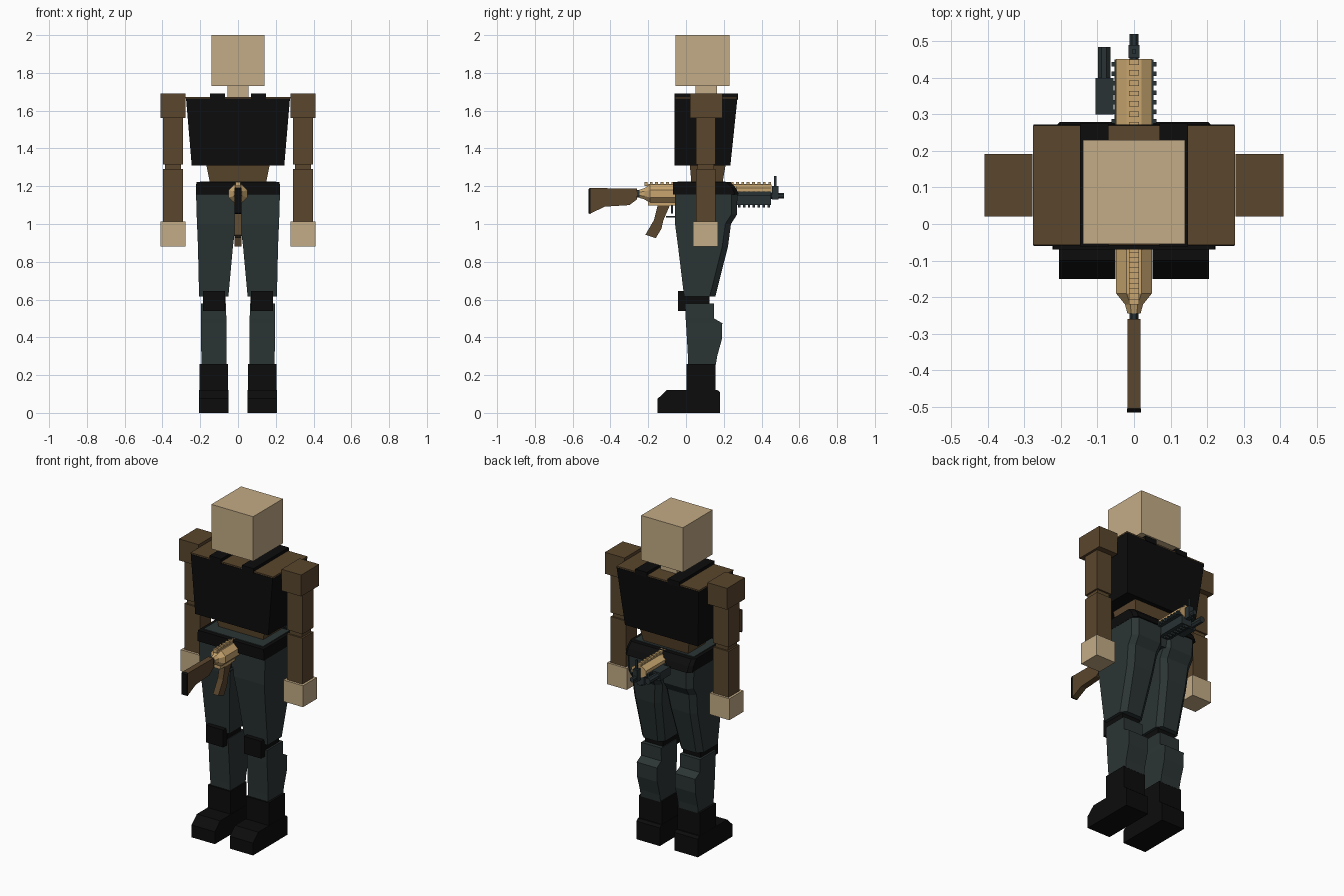
import bpy, bmesh, math


def colour(name, r, g, b):
    m = bpy.data.materials.new(name)
    m.diffuse_color = (r, g, b, 1)
    return m


SKIN = colour("skin", 0.55, 0.41, 0.24)
BROWN = colour("brown cloth", 0.102, 0.061, 0.026)
PANTS = colour("grey green cloth", 0.025, 0.035, 0.035)
BLACK = colour("black gear", 0.0037, 0.0037, 0.0037)
SAND = colour("sand metal", 0.58, 0.38, 0.16)
STEEL = colour("dark steel", 0.022, 0.032, 0.035)


def rings(name, mat, loops):
    """Skin a stack of equal-sized point loops and cap both ends."""
    bm = bmesh.new()
    vs = [[bm.verts.new(p) for p in loop] for loop in loops]
    n = len(vs[0])
    for a, b in zip(vs, vs[1:]):
        for i in range(n):
            bm.faces.new((a[i], a[(i + 1) % n], b[(i + 1) % n], b[i]))
    bm.faces.new(vs[0])
    bm.faces.new(vs[-1])
    bmesh.ops.recalc_face_normals(bm, faces=bm.faces)
    me = bpy.data.meshes.new(name)
    bm.to_mesh(me)
    bm.free()
    me.materials.append(mat)
    ob = bpy.data.objects.new(name, me)
    bpy.context.collection.objects.link(ob)
    return ob


def loft(name, mat, sections, s=1, c=0.0):
    """Sections are (z, x0, x1, y0, y1); c chamfers the back corners."""
    loops = []
    for z, x0, x1, y0, y1 in sections:
        loop = [(x0, y0), (x1, y0), (x1, y1 - c), (x1 - c, y1), (x0 + c, y1), (x0, y1 - c)]
        if c == 0:
            loop = [(x0, y0), (x1, y0), (x1, y1), (x0, y1)]
        loops.append([(s * x, y, z) for x, y in loop])
    return rings(name, mat, loops)


def box(name, mat, x0, x1, y0, y1, z0, z1, s=1):
    return loft(name, mat, [(z0, x0, x1, y0, y1), (z1, x0, x1, y0, y1)], s)


def profile(name, mat, x0, x1, pts, s=1):
    """Side outline of (y, z) points extruded along x."""
    return rings(name, mat, [[(s * x, y, z) for y, z in pts] for x in (x0, x1)])


def tube(name, mat, stations, x=0.0, sides=8):
    """Faceted body along y; stations are (y, half width, half height, centre z)."""
    loops = []
    for y, rx, rz, z in stations:
        k = 1 / math.cos(math.pi / sides)
        angles = [(i + 0.5) * 2 * math.pi / sides for i in range(sides)]
        loops.append([(x + rx * k * math.cos(a), y, z + rz * k * math.sin(a)) for a in angles])
    return rings(name, mat, loops)


# Head, neck and torso
box("head", SKIN, -0.14, 0.14, -0.055, 0.23, 1.73, 2.0)
box("neck", SKIN, -0.055, 0.055, 0.05, 0.165, 1.65, 1.735)
loft("vest", BLACK, [(1.31, -0.245, 0.245, -0.06, 0.235), (1.664, -0.275, 0.275, -0.06, 0.272)])
box("shirt_top", BROWN, -0.277, 0.277, -0.058, 0.27, 1.664, 1.672)
loft("waist", BROWN, [(1.2, -0.145, 0.145, 0.03, 0.19), (1.315, -0.168, 0.168, 0.02, 0.21)])

# Hips and belt
loft("hips", PANTS, [(1.05, -0.215, 0.215, -0.055, 0.25), (1.17, -0.218, 0.218, -0.055, 0.265)], c=0.02)
loft("belt", BLACK, [(1.155, -0.223, 0.223, -0.07, 0.28), (1.19, -0.223, 0.223, -0.07, 0.265),
                     (1.222, -0.22, 0.22, -0.07, 0.235)], c=0.02)
box("trouser_top", PANTS, -0.2, 0.2, -0.045, 0.21, 1.21, 1.226)

for side, s in (("left", 1), ("right", -1)):
    # Shoulder strap
    box(side + "_strap", BLACK, 0.07, 0.148, -0.062, 0.275, 1.66, 1.69, s)
    # Arm
    box(side + "_shoulder", BROWN, 0.278, 0.41, 0.02, 0.192, 1.56, 1.69, s)
    box(side + "_upper_arm", BROWN, 0.292, 0.396, 0.052, 0.157, 1.315, 1.56, s)
    box(side + "_elbow", BROWN, 0.302, 0.386, 0.062, 0.147, 1.285, 1.32, s)
    box(side + "_forearm", BROWN, 0.292, 0.396, 0.052, 0.157, 1.01, 1.29, s)
    box(side + "_hand", SKIN, 0.278, 0.41, 0.037, 0.17, 0.882, 1.012, s)
    # Leg
    loft(side + "_thigh", PANTS, [
        (0.615, 0.051, 0.206, -0.01, 0.155), (0.88, 0.027, 0.212, -0.042, 0.222),
        (1.0, 0.012, 0.217, -0.058, 0.238), (1.05, 0.008, 0.219, -0.058, 0.27),
        (1.16, 0.004, 0.222, -0.058, 0.272)], s, c=0.03)
    box(side + "_knee_band", BLACK, 0.067, 0.186, -0.005, 0.125, 0.575, 0.635, s)
    box(side + "_knee_pad", BLACK, 0.07, 0.185, -0.042, 0.01, 0.54, 0.645, s)
    loft(side + "_shin", PANTS, [
        (0.255, 0.06, 0.192, 0.012, 0.158), (0.3, 0.06, 0.194, 0.01, 0.165),
        (0.39, 0.06, 0.196, 0.005, 0.19), (0.475, 0.061, 0.196, 0.0, 0.192),
        (0.5, 0.062, 0.197, -0.002, 0.148), (0.578, 0.063, 0.197, -0.005, 0.148)], s)
    # Boot
    box(side + "_boot_shaft", BLACK, 0.052, 0.205, 0.003, 0.157, 0.1, 0.26, s)
    profile(side + "_boot_foot", BLACK, 0.05, 0.206, [
        (-0.15, 0), (0.18, 0), (0.18, 0.11), (0.165, 0.122), (-0.1, 0.122), (-0.15, 0.075)], s)

# Rifle body
profile("stock", BROWN, -0.018, 0.018, [
    (-0.507, 1.19), (-0.26, 1.188), (-0.26, 1.13), (-0.3, 1.1), (-0.43, 1.092), (-0.507, 1.055)])
profile("butt_pad", BLACK, -0.019, 0.019, [(-0.516, 1.185), (-0.506, 1.192), (-0.506, 1.052), (-0.516, 1.057)])
tube("stock_joint", STEEL, [(-0.265, 0.013, 0.02, 1.16), (-0.235, 0.013, 0.02, 1.16)])
tube("receiver", SAND, [(-0.245, 0.018, 0.022, 1.16), (-0.22, 0.025, 0.03, 1.16),
                        (-0.19, 0.049, 0.048, 1.16), (0.27, 0.049, 0.048, 1.16)])
box("lower_receiver", SAND, -0.022, 0.022, -0.2, 0.12, 1.098, 1.14)
tube("handguard", SAND, [(0.265, 0.049, 0.033, 1.177), (0.452, 0.049, 0.033, 1.177)])
box("lower_rail", STEEL, -0.035, 0.035, 0.24, 0.45, 1.1, 1.155)
box("top_rail", SAND, -0.014, 0.014, -0.22, 0.45, 1.2, 1.213)
for i in range(24):
    y = -0.22 + i * 0.0285
    box("top_rail_tooth", SAND, -0.014, 0.014, y, y + 0.015, 1.212, 1.222)

# Side and lower rail teeth
box("side_rails", STEEL, -0.054, 0.054, 0.27, 0.45, 1.15, 1.172)
for i in range(7):
    y = 0.275 + i * 0.026
    box("side_rail_tooth", STEEL, -0.061, 0.061, y, y + 0.013, 1.15, 1.172)
    box("lower_rail_tooth", STEEL, -0.014, 0.014, y, y + 0.013, 1.088, 1.102)

# Barrel, front sight and side lamp
tube("barrel", STEEL, [(0.44, 0.012, 0.014, 1.15), (0.52, 0.012, 0.014, 1.15)])
box("sight_base", STEEL, -0.015, 0.015, 0.455, 0.49, 1.13, 1.2)
box("sight_post", STEEL, -0.006, 0.006, 0.467, 0.478, 1.2, 1.255)
box("lamp_body", STEEL, -0.105, -0.056, 0.3, 0.4, 1.125, 1.175)
tube("lamp_head", STEEL, [(0.395, 0.017, 0.018, 1.15), (0.485, 0.017, 0.018, 1.15)], x=-0.082)

# Grip, trigger guard and magazine
profile("grip", BROWN, -0.018, 0.018, [
    (-0.15, 1.1), (-0.085, 1.1), (-0.12, 1.02), (-0.13, 0.975), (-0.16, 0.925), (-0.215, 0.943), (-0.17, 1.02)])
box("guard_bottom", STEEL, -0.006, 0.006, -0.105, -0.03, 1.035, 1.043)
box("guard_front", STEEL, -0.006, 0.006, -0.04, -0.03, 1.04, 1.1)
box("trigger", STEEL, -0.004, 0.004, -0.08, -0.07, 1.055, 1.1)
profile("magazine", BROWN, -0.018, 0.018, [(-0.01, 1.1), (0.07, 1.1), (0.11, 0.9), (0.035, 0.882)])
